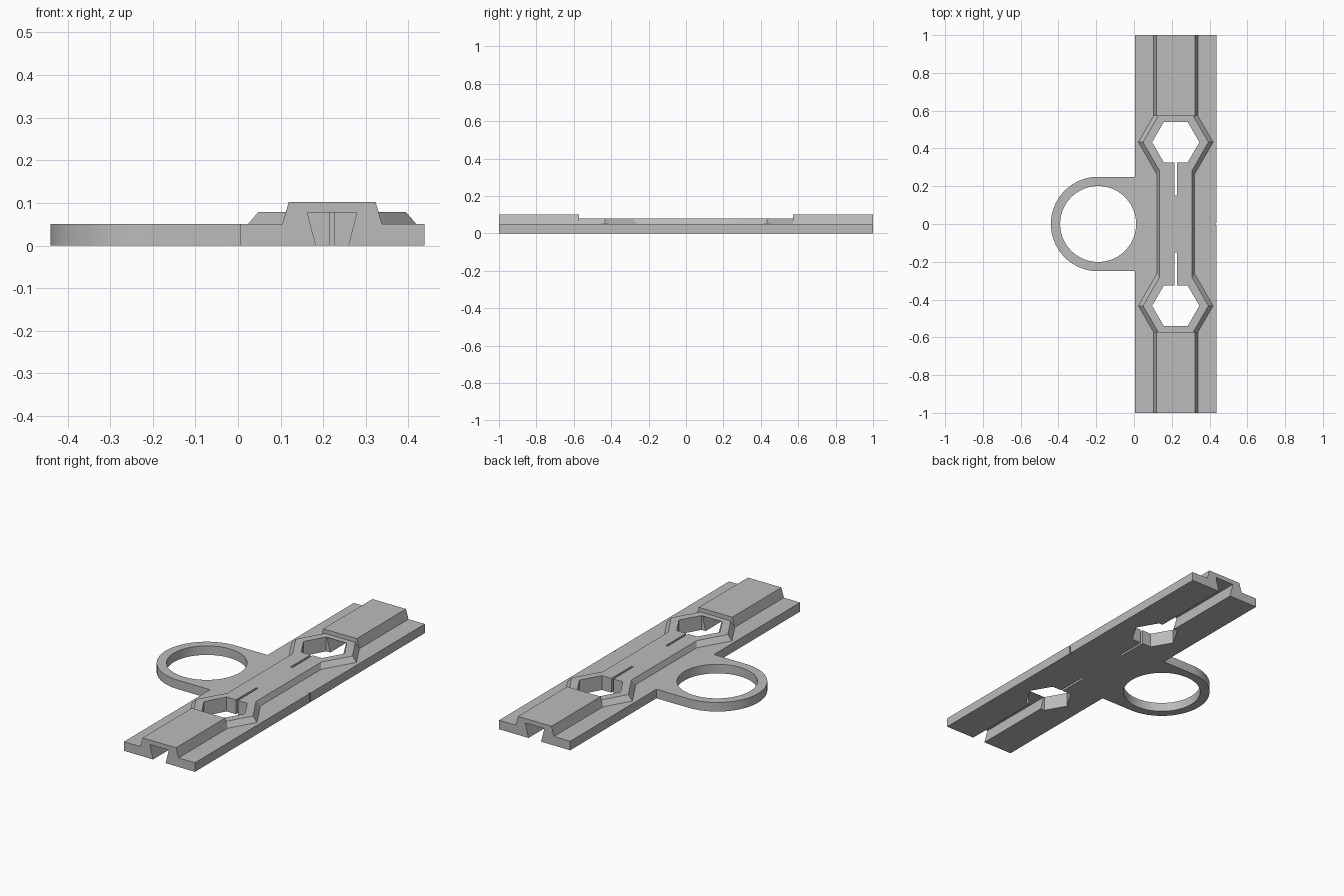
import bpy, bmesh, math
from mathutils import Vector

scene_cube = bpy.data.objects.get("Cube")
if scene_cube:
    bpy.data.objects.remove(scene_cube, do_unlink=True)

grey = bpy.data.materials.new("plain grey")
grey.use_nodes = True
COLOUR = (0.5, 0.5, 0.5, 1)
grey.diffuse_color = COLOUR
grey.node_tree.nodes["Principled BSDF"].inputs["Base Color"].default_value = COLOUR

CX = 0.221          # centre line of the rail
HEX_Y = 0.433       # distance of the hexagonal sockets from the middle
BASE_Z = 0.05
DECK_Z = 0.079
RING_X = -0.19


def loft(name, lower, upper):
    """Solid between two matching loops of 3D points."""
    bm = bmesh.new()
    a = [bm.verts.new(p) for p in lower]
    b = [bm.verts.new(p) for p in upper]
    n = len(a)
    bm.faces.new(a[::-1])
    bm.faces.new(b)
    for i in range(n):
        j = (i + 1) % n
        bm.faces.new((a[i], a[j], b[j], b[i]))
    bmesh.ops.recalc_face_normals(bm, faces=bm.faces)
    mesh = bpy.data.meshes.new(name)
    bm.to_mesh(mesh)
    bm.free()
    mesh.materials.append(grey)
    ob = bpy.data.objects.new(name, mesh)
    bpy.context.collection.objects.link(ob)
    return ob


def rect(x0, x1, y0, y1, z):
    return [(x0, y0, z), (x1, y0, z), (x1, y1, z), (x0, y1, z)]


def ngon(x, y, r, z, n):
    return [(x + r * math.cos(math.tau * i / n), y + r * math.sin(math.tau * i / n), z)
            for i in range(n)]


def box(name, x0, x1, y0, y1, z0, z1):
    return loft(name, rect(x0, x1, y0, y1, z0), rect(x0, x1, y0, y1, z1))


def ridge(name, half0, half1, y0, y1, z1):
    """Bar with sloping flanks, sunk a little into the base plate."""
    slope = (half0 - half1) / (z1 - BASE_Z)
    low = half0 + slope * 0.02
    return loft(name, rect(CX - low, CX + low, y0, y1, BASE_Z - 0.02),
                rect(CX - half1, CX + half1, y0, y1, z1))


# Base plate, ring tab and raised parts
rail = box("slotted_rail", 0.005, 0.438, -1, 1, 0, BASE_Z)
arc = [math.pi / 2 + math.pi * i / 48 for i in range(49)]
tab = [(RING_X + 0.25 * math.cos(t), 0.25 * math.sin(t)) for t in arc]
tab += [(0.1, -0.25), (0.1, 0.25)]
added = [loft("ring_tab", [(x, y, 0) for x, y in tab], [(x, y, BASE_Z) for x, y in tab]),
         ridge("middle_ridge", 0.1, 0.087, -HEX_Y, HEX_Y, DECK_Z)]
cut = [loft("ring_hole", ngon(RING_X, 0, 0.201, -0.1, 96), ngon(RING_X, 0, 0.201, 0.2, 96)),
       box("edge_notch", 0.431, 0.5, -0.005, 0.005, -0.1, 0.2)]

# Each end: raised block, socket boss, socket, slit and dovetail groove
for s in (-1, 1):
    y = s * HEX_Y
    added.append(ridge("end_block", 0.117, 0.102, *sorted((s * 0.572, s)), 0.102))
    added.append(loft("socket_boss", ngon(CX, y, 0.215, BASE_Z - 0.02, 6),
                      ngon(CX, y, 0.173, DECK_Z, 6)))
    cut.append(loft("hex_socket", ngon(CX, y, 0.125, -0.1, 6), ngon(CX, y, 0.125, 0.2, 6)))
    cut.append(box("slit", CX - 0.006, CX + 0.006, *sorted((s * 0.15, y)), -0.1, 0.2))
    profile = [(-0.033, -0.02), (0.033, -0.02), (0.058, 0.077), (-0.058, 0.077)]
    cut.append(loft("dovetail_groove", [(CX + x, s * 0.5, z) for x, z in profile],
                    [(CX + x, s * 1.1, z) for x, z in profile]))

# Join the solids, then take out the openings
for kind, parts in (("UNION", added), ("DIFFERENCE", cut)):
    for part in parts:
        mod = rail.modifiers.new(part.name, "BOOLEAN")
        mod.operation = kind
        mod.solver = "EXACT"
        mod.object = part

bpy.context.view_layer.update()
evaluated = rail.evaluated_get(bpy.context.evaluated_depsgraph_get())
result = bpy.data.meshes.new_from_object(evaluated)
rail.modifiers.clear()
rail.data = result
for part in added + cut:
    bpy.data.objects.remove(part, do_unlink=True)

# Smooth only the round ring
bpy.ops.object.select_all(action="DESELECT")
rail.select_set(True)
bpy.context.view_layer.objects.active = rail
bpy.ops.object.shade_smooth_by_angle(angle=math.radians(15))
